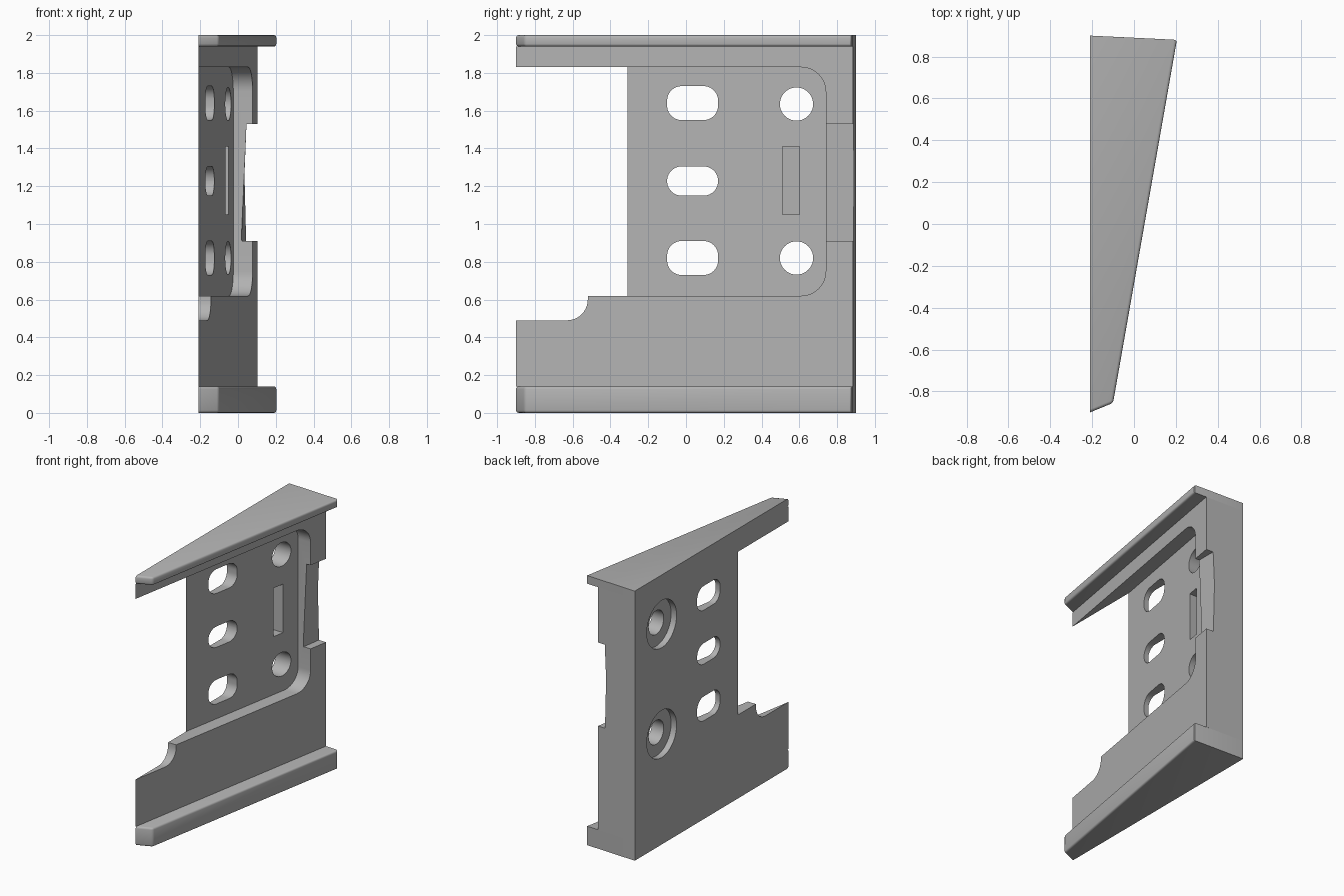
import bpy, bmesh, math

cube = bpy.data.objects.get("Cube")
if cube:
    bpy.data.objects.remove(cube)

grey = bpy.data.materials.new("plain grey")
grey.use_nodes = True
colour = (0.45, 0.45, 0.45, 1)
grey.diffuse_color = colour
grey.node_tree.nodes["Principled BSDF"].inputs["Base Color"].default_value = colour

BACK = -0.21                      # flat mounting side
SLOPE = math.tan(math.radians(10))


def slant(start):
    """Sloping surface that leaves the flat side at y = start."""
    return lambda y, z: BACK + SLOPE * (y - start)


def prism(name, lower, upper):
    """Closed solid between two matching loops of points."""
    bm = bmesh.new()
    a = [bm.verts.new(p) for p in lower]
    b = [bm.verts.new(p) for p in upper]
    bm.faces.new(a)
    bm.faces.new(b)
    for i in range(len(a)):
        j = (i + 1) % len(a)
        bm.faces.new((a[i], a[j], b[j], b[i]))
    bmesh.ops.recalc_face_normals(bm, faces=bm.faces)
    mesh = bpy.data.meshes.new(name)
    bm.to_mesh(mesh)
    bm.free()
    mesh.materials.append(grey)
    obj = bpy.data.objects.new(name, mesh)
    bpy.context.collection.objects.link(obj)
    return obj


def upright(name, outline, z0, z1):
    return prism(name, [(x, y, z0) for x, y in outline], [(x, y, z1) for x, y in outline])


def rounded(y0, y1, z0, z1, r, steps=10):
    """Rounded rectangle in the side plane."""
    corners = [(y1 - r, z1 - r), (y0 + r, z1 - r), (y0 + r, z0 + r), (y1 - r, z0 + r)]
    loop = []
    for k, (cy, cz) in enumerate(corners):
        for s in range(steps + 1):
            t = (k + s / steps) * math.pi / 2
            loop.append((cy + r * math.cos(t), cz + r * math.sin(t)))
    return loop


def cut(target, loop, low, high=0.5):
    """Remove a sideways prism whose floor follows low(y, z)."""
    cutter = prism("cutter", [(low(y, z), y, z) for y, z in loop],
                   [(high, y, z) for y, z in loop])
    cutter.hide_render = True
    mod = target.modifiers.new("cut", "BOOLEAN")
    mod.operation = "DIFFERENCE"
    mod.solver = "EXACT"
    mod.object = cutter
    bpy.context.view_layer.objects.active = target
    bpy.ops.object.modifier_apply(modifier=mod.name)
    bpy.data.objects.remove(cutter)


def through(y, z):
    return -0.5


# Wedge plate between the rails
plate = upright("wedge_plate", [(BACK, -0.9), (0.103, 0.885), (BACK, 0.9)], 0.14, 1.94)

# Sloping recess, open toward the front, and the notch in the lower arm
cut(plate, rounded(-1.3, 0.74, 0.62, 1.83, 0.13), slant(-0.31))
cut(plate, rounded(-1.3, -0.52, 0.49, 1.0, 0.11), through)

# Three long slots
for z0, z1 in ((0.73, 0.91), (1.15, 1.305), (1.55, 1.73)):
    cut(plate, rounded(-0.1, 0.17, z0, z1, 0.077), through)

# Screw holes with counterbores on the flat side
for z in (0.82, 1.635):
    for r, high in ((0.088, 0.5), (0.175, BACK + 0.045)):
        cut(plate, rounded(0.585 - r, 0.585 + r, z - r, z + r, r), through, high)

# Blind rectangular pocket
cut(plate, [(0.51, 1.05), (0.6, 1.05), (0.6, 1.41), (0.51, 1.41)],
    lambda y, z: -0.165)

# Shallow finger notch in the rear wall, floor slightly twisted
cut(plate, [(0.72, 0.91), (1.0, 0.91), (1.0, 1.53), (0.72, 1.53)],
    lambda y, z: 0.045 - 0.025 * (1.53 - z) / 0.62 * (0.9 - y) / 0.16)

# Top and bottom rails with softened outer edges
outline = [(BACK, -0.9), (-0.1, -0.855), (0.205, 0.88), (BACK, 0.9)]
rails = [upright("bottom_rail", outline, 0, 0.14), upright("top_rail", outline, 1.94, 2)]
for rail in rails:
    bm = bmesh.new()
    bm.from_mesh(rail.data)
    edges = []
    for e in bm.edges:
        mid = (e.verts[0].co + e.verts[1].co) / 2
        rear_seam = mid.y > 0.87 and mid.x < 0.15
        if mid.x > -0.2 and not rear_seam:
            edges.append(e)
    bmesh.ops.bevel(bm, geom=edges, offset=0.014, segments=3, profile=0.5, affect="EDGES")
    bm.to_mesh(rail.data)
    bm.free()

# Smooth the curved walls, keep the rest crisp
bpy.ops.object.select_all(action="DESELECT")
for obj in [plate] + rails:
    obj.select_set(True)
bpy.context.view_layer.objects.active = plate
bpy.ops.object.shade_smooth_by_angle(angle=math.radians(30))
